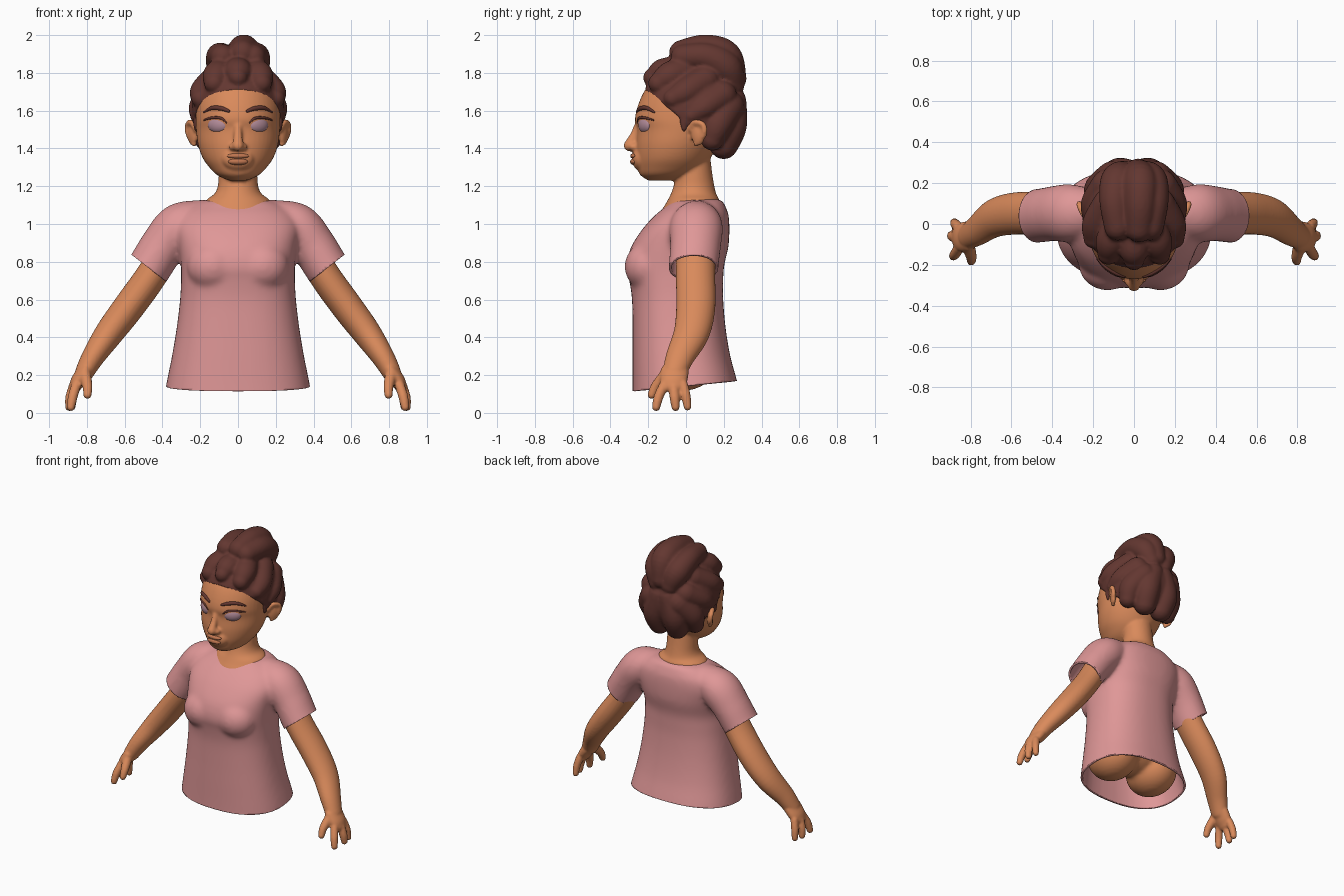
import bpy
import bmesh
import math
from mathutils import Vector, Matrix, Euler
from mathutils.bvhtree import BVHTree

default_cube = bpy.data.objects.get("Cube")
if default_cube:
    bpy.data.objects.remove(default_cube, do_unlink=True)


def material(name, red, green, blue):
    mat = bpy.data.materials.new(name)
    mat.use_nodes = True
    mat.diffuse_color = (red, green, blue, 1)
    mat.node_tree.nodes["Principled BSDF"].inputs["Base Color"].default_value = mat.diffuse_color
    return mat


skin = material("warm skin", .70, .255, .105)
lip = material("lip brown", .52, .18, .08)
hair = material("dark brown hair", .125, .038, .03)
shirt_pink = material("dusty pink cloth", .74, .31, .31)
eye_white = material("eye mauve", .45, .26, .32)
iris = material("iris brown", .09, .03, .03)
pupil = material("pupil black", .015, .008, .008)


def spline(keys, steps=6):
    """Smooth curve through tuples of any length."""
    path = []
    for i in range(len(keys) - 1):
        around = [keys[min(max(i + k, 0), len(keys) - 1)] for k in (-1, 0, 1, 2)]
        for step in range(steps):
            t = step / steps
            path.append(tuple(
                .5 * (2 * b + (c - a) * t + (2 * a - 5 * b + 4 * c - d) * t ** 2
                      + (3 * b - a - 3 * c + d) * t ** 3)
                for a, b, c, d in zip(*around)))
    return path + [tuple(keys[-1])]


def bridge(bm, rings):
    """Skin a list of rings into a closed solid."""
    loops = [[bm.verts.new(point) for point in ring] for ring in rings]
    count = len(loops[0])
    for low, high in zip(loops, loops[1:]):
        for i in range(count):
            j = (i + 1) % count
            bm.faces.new((low[i], low[j], high[j], high[i]))
    bm.faces.new(loops[0])
    bm.faces.new(loops[-1])


def stack(bm, levels, power=2, sides=48):
    """Level rings given as height, half width, front y and back y."""
    rings = []
    for z, half, front, back in spline(levels):
        ring = []
        for i in range(sides):
            angle = math.tau * i / sides
            c, s = math.cos(angle), math.sin(angle)
            x = half * math.copysign(abs(c) ** (2 / power), c)
            y = (front + back) / 2 + (back - front) / 2 * math.copysign(abs(s) ** (2 / power), s)
            ring.append(Vector((x, y, z)))
        rings.append(ring)
    bridge(bm, rings)


def tube(bm, keys, side=1, flat=1, axis=(0, 1, 0), sides=16):
    """Round-ended tube through x, y, z, radius keys, widened along axis."""
    path = [(Vector((side * x, y, z)), r) for x, y, z, r in spline(keys)]
    start = (path[0][0] - path[1][0]).normalized()
    end = (path[-1][0] - path[-2][0]).normalized()
    angles = [math.radians(a) for a in (20, 40, 60, 80)]
    p, r = path[0]
    head_cap = [(p + start * r * math.sin(a), r * math.cos(a)) for a in reversed(angles)]
    p, r = path[-1]
    tail_cap = [(p + end * r * math.sin(a), r * math.cos(a)) for a in angles]
    path = head_cap + path + tail_cap
    rings = []
    for i, (point, radius) in enumerate(path):
        ahead = path[min(i + 1, len(path) - 1)][0] - path[max(i - 1, 0)][0]
        u = ahead.cross(Vector(axis)).normalized()
        v = ahead.cross(u).normalized() * flat
        rings.append([point + radius * (u * math.cos(math.tau * k / sides)
                                        + v * math.sin(math.tau * k / sides))
                      for k in range(sides)])
    bridge(bm, rings)


def ball(bm, centre, radii, turn=0):
    placing = Matrix.LocRotScale(Vector(centre), Euler((0, 0, turn)), Vector(radii))
    return bmesh.ops.create_uvsphere(bm, u_segments=40, v_segments=28, radius=1, matrix=placing)


def finish(name, bm, mats, voxel=0, relax=0):
    """Turn a bmesh into an object, fusing overlapping solids when voxel is set."""
    bmesh.ops.recalc_face_normals(bm, faces=bm.faces[:])
    mesh = bpy.data.meshes.new(name)
    bm.to_mesh(mesh)
    bm.free()
    ob = bpy.data.objects.new(name, mesh)
    bpy.context.collection.objects.link(ob)
    if voxel:
        fuse = ob.modifiers.new("fuse", "REMESH")
        fuse.mode = "VOXEL"
        fuse.voxel_size = voxel
        soften = ob.modifiers.new("soften", "SMOOTH")
        soften.factor = .5
        soften.iterations = relax
        graph = bpy.context.evaluated_depsgraph_get()
        mesh = bpy.data.meshes.new_from_object(ob.evaluated_get(graph))
        ob.modifiers.clear()
        ob.data = mesh
    mesh.materials.clear()
    for mat in mats:
        mesh.materials.append(mat)
    mesh.shade_smooth()
    return ob


BOTH = (1, -1)

# Shirt: torso, bust and sleeves fused, then opened at hem and cuffs
bm = bmesh.new()
stack(bm, [(.02, .40, -.285, .30), (.15, .38, -.283, .275), (.3, .35, -.283, .235),
           (.45, .325, -.283, .21), (.6, .307, -.286, .197), (.7, .302, -.3, .197),
           (.78, .302, -.315, .202), (.88, .315, -.29, .225), (.98, .33, -.225, .23),
           (1.05, .3, -.16, .225), (1.09, .25, -.11, .21), (1.12, .19, -.075, .195),
           (1.135, .12, -.04, .16)], power=2.4)
for s in BOTH:
    ball(bm, (s * .13, -.2, .775), (.14, .125, .13))
    tube(bm, [(.2, .06, 1.03, .1), (.31, .055, .985, .126), (.4, .05, .88, .12),
              (.47, .04, .77, .118), (.55, .035, .66, .118)], s, flat=1.12, sides=32)
shirt = finish("shirt", bm, [shirt_pink], voxel=.014, relax=12)
bm = bmesh.new()
bm.from_mesh(shirt.data)
bmesh.ops.bisect_plane(bm, geom=bm.verts[:] + bm.edges[:] + bm.faces[:],
                       plane_co=(0, 0, .143), plane_no=(0, .1, -1), clear_outer=True)
for s in BOTH:
    faces = [f for f in bm.faces
             if s * f.calc_center_median().x > .33 and f.calc_center_median().z > .5]
    edges = {e for f in faces for e in f.edges}
    verts = {v for f in faces for v in f.verts}
    bmesh.ops.bisect_plane(bm, geom=list(verts) + list(edges) + faces,
                           plane_co=(s * .47, 0, .765), plane_no=(s * .61, 0, -.79),
                           clear_outer=True)
bm.to_mesh(shirt.data)
bm.free()
shirt.data.shade_smooth()
cloth = shirt.modifiers.new("cloth thickness", "SOLIDIFY")
cloth.thickness = .014
cloth.offset = -1

# Hips seen inside the open hem
bm = bmesh.new()
ball(bm, (0, -.01, .4), (.28, .19, .2))
for s in BOTH:
    ball(bm, (s * .17, -.02, .275), (.16, .19, .158))
finish("hips", bm, [skin], voxel=.014, relax=3)

# Arms with palm, three fingers and thumb
digits = [
    [(.855, -.115, .15, .026), (.875, -.145, .085, .026), (.885, -.158, .03, .022)],
    [(.87, -.065, .14, .027), (.888, -.06, .08, .027), (.893, -.055, .03, .022)],
    [(.86, -.015, .15, .026), (.875, 0, .09, .025), (.88, .008, .032, .021)],
    [(.81, -.11, .2, .032), (.797, -.16, .14, .027), (.797, -.182, .095, .022)],
]
for s, name in zip(BOTH, ("left_arm", "right_arm")):
    bm = bmesh.new()
    tube(bm, [(.33, .05, .95, .08), (.45, .05, .74, .083), (.575, .052, .565, .083),
              (.68, .03, .425, .076), (.765, -.03, .3, .061), (.81, -.06, .22, .051)],
         s, flat=1.25, sides=28)
    tube(bm, [(.81, -.06, .22, .042), (.845, -.065, .17, .04), (.862, -.065, .14, .033)],
         s, flat=1.8, sides=24)
    for digit in digits:
        tube(bm, digit, s)
    finish(name, bm, [skin], voxel=.008, relax=4)

# Head, neck, nose, mouth mound and ears
bm = bmesh.new()
stack(bm, [(1.05, .2, -.14, .17), (1.08, .19, -.125, .175), (1.1, .18, -.112, .175),
           (1.13, .165, -.095, .175), (1.16, .125, -.08, .16), (1.2, .107, -.066, .15),
           (1.26, .102, -.055, .14), (1.34, .1, -.05, .13)])
stack(bm, [(1.23, .05, -.2, -.04), (1.26, .112, -.243, .03), (1.3, .152, -.257, .09),
           (1.35, .187, -.264, .13), (1.42, .212, -.266, .17), (1.5, .222, -.26, .2),
           (1.56, .224, -.27, .21), (1.64, .22, -.25, .21), (1.72, .2, -.21, .2),
           (1.8, .15, -.14, .16), (1.84, .07, -.05, .1)])
tube(bm, [(0, -.248, 1.54, .018), (0, -.275, 1.47, .022), (0, -.3, 1.415, .031)], axis=(1, 0, 0))
ball(bm, (0, -.235, 1.345), (.085, .052, .065))
for s in BOTH:
    ball(bm, (s * .028, -.278, 1.408), (.02, .024, .02))
    ball(bm, (s * .24, .065, 1.475), (.02, .042, .06), turn=s * -.5)
    tube(bm, [(.222, .025, 1.5, .015), (.245, .045, 1.538, .016), (.266, .09, 1.525, .016),
              (.262, .095, 1.475, .016), (.232, .055, 1.425, .016)], s, axis=(1, 0, 0))
head = finish("head", bm, [skin], voxel=.009, relax=4)
surface = BVHTree.FromPolygons([v.co for v in head.data.vertices],
                               [p.vertices[:] for p in head.data.polygons])


def on_face(x, z):
    hit = surface.ray_cast(Vector((x, -1, z)), Vector((0, 1, 0)))[0]
    return hit if hit else Vector((x, -.23, z))


# Lips
bm = bmesh.new()
ball(bm, (0, on_face(0, 1.36).y + .01, 1.36), (.058, .02, .015))
ball(bm, (0, on_face(0, 1.33).y + .01, 1.33), (.052, .021, .018))
finish("lips", bm, [lip])

# Eyes, lashes and brows laid on the face
size = Vector((.06, .03, .044))
for s, side_name in zip(BOTH, ("left", "right")):
    bm = bmesh.new()
    ball(bm, (0, 0, 0), size)
    for face in bm.faces:
        mid = face.calc_center_median()
        spread = math.hypot(mid.x, mid.z)
        if mid.y < 0:
            face.material_index = 2 if spread < .014 else 1 if spread < .029 else 0
    outward = Vector((s * .5, -.866, 0))
    centre = on_face(s * .115, 1.525) - outward * .02
    bm.transform(Matrix.LocRotScale(centre, Euler((0, 0, s * math.radians(30))), None))
    finish(side_name + "_eye", bm, [eye_white, iris, pupil])

    strokes = {
        "_lashes": [(.06, 1.535, .003), (.09, 1.56, .007), (.14, 1.562, .007), (.18, 1.55, .004)],
        "_eyebrow": [(.05, 1.598, .008), (.09, 1.612, .012), (.14, 1.613, .011), (.18, 1.592, .005)],
    }
    for part, keys in strokes.items():
        bm = bmesh.new()
        tube(bm, [(x, on_face(s * x, z).y, z, r) for x, z, r in keys], s, axis=(0, 0, 1))
        finish(side_name + part, bm, [hair])

# Hair: cap cut along the hairline, swept-back locks and a gathered bun
bm = bmesh.new()
ball(bm, (0, .035, 1.6), (.245, .28, .27))
bmesh.ops.bisect_plane(bm, geom=bm.verts[:] + bm.edges[:] + bm.faces[:],
                       plane_co=(0, -.03, 1.56), plane_no=(0, -.625, -.78), clear_outer=True)
bmesh.ops.holes_fill(bm, edges=[e for e in bm.edges if e.is_boundary])
tube(bm, [(0, -.175, 1.775, .052), (0, -.12, 1.8, .077), (0, 0, 1.82, .07)], axis=(1, 0, 0))
tube(bm, [(.025, -.02, 1.905, .07), (.03, .1, 1.922, .081), (.03, .21, 1.885, .085),
          (.02, .255, 1.77, .066)], axis=(1, 0, 0), sides=24)
locks = [
    [(.125, -.145, 1.745, .055), (.11, -.08, 1.785, .077), (.06, .03, 1.82, .07)],
    [(.198, -.07, 1.665, .05), (.183, 0, 1.7, .072), (.12, .1, 1.76, .08)],
    [(.212, .03, 1.575, .042), (.195, .1, 1.62, .066), (.13, .19, 1.68, .08)],
    [(.17, .14, 1.45, .062), (.165, .17, 1.53, .08), (.1, .22, 1.62, .09)],
    [(.07, .2, 1.42, .077), (.075, .235, 1.52, .087), (.04, .24, 1.65, .08)],
    [(.218, -.012, 1.57, .022), (.218, -.012, 1.53, .02), (.22, -.01, 1.5, .013)],
    [(.08, -.015, 1.885, .066), (.095, .11, 1.885, .074), (.08, .21, 1.83, .084),
     (.05, .245, 1.74, .066)],
]
for s in BOTH:
    for lock in locks:
        tube(bm, lock, s, axis=(1, 0, 0), sides=24)
finish("hair", bm, [hair], voxel=.01, relax=2)
